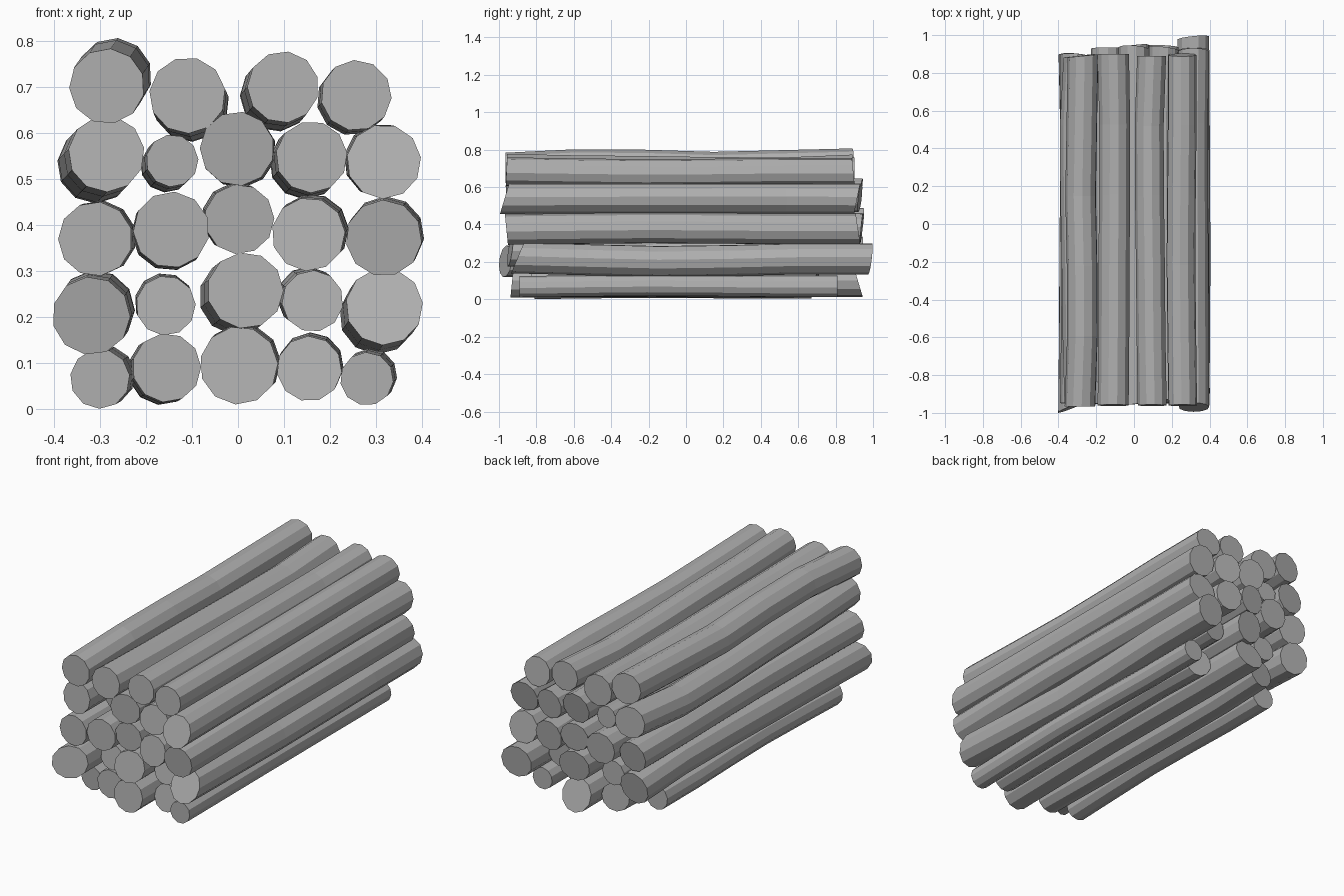
import bpy, bmesh, math, random
from mathutils import Vector

random.seed(4)
SIDES = 11
# bend amount at evenly spaced stations along a log
BENDS = [
    (0, 0.55, 1.0, 0.75, 0.3, 0.3),
    (0, 0.8, 0.7, 0.2, 0.6, 1.0),
    (0, 0.4, 0.6, 0.9, 1.0, 0.2),
]

# dark grey wood
wood = bpy.data.materials.new("wood_grey")
wood.diffuse_color = (0.43, 0.43, 0.43, 1)


def make_log(name, x, z, r, dx, dz, y0=-0.96, y1=0.91, tilt0=None, tilt1=None, bend=None):
    """Bent round log with sawn, slightly slanted ends."""
    tilt0 = tilt0 or (random.uniform(-0.15, 0.15), random.uniform(-0.05, 0.2))
    tilt1 = tilt1 or (random.uniform(-0.15, 0.15), random.uniform(-0.05, 0.2))
    weights = BENDS[random.choice((0, 2)) if bend is None else bend]
    phase = random.uniform(0, math.tau)
    bm = bmesh.new()
    rings = []
    last = len(weights) - 1
    for i, w in enumerate(weights):
        t = i / last
        tilt = tilt0 if i == 0 else tilt1 if i == last else (0, 0)
        ring = []
        for k in range(SIDES):
            a = phase + math.tau * k / SIDES
            ox, oz = r * math.cos(a), r * math.sin(a)
            y = y0 + (y1 - y0) * t + tilt[0] * ox + tilt[1] * oz
            ring.append(bm.verts.new(Vector((x + dx * w + ox, y, z + dz * w + oz))))
        rings.append(ring)
    for a, b in zip(rings, rings[1:]):
        for k in range(SIDES):
            n = (k + 1) % SIDES
            bm.faces.new((a[k], a[n], b[n], b[k]))
    bm.faces.new(rings[0])
    bm.faces.new(rings[-1])
    bmesh.ops.recalc_face_normals(bm, faces=bm.faces)
    mesh = bpy.data.meshes.new(name)
    bm.to_mesh(mesh)
    bm.free()
    mesh.materials.append(wood)
    bpy.context.collection.objects.link(bpy.data.objects.new(name, mesh))


# bottom row
make_log("log_row1_1", -0.300, 0.066, 0.065, 0.012, 0.007, -0.81, 0.67)
make_log("log_row1_2", -0.155, 0.090, 0.075, -0.010, -0.006, -0.86, 0.82)
make_log("log_row1_3", 0.002, 0.095, 0.085, 0.006, 0.006, -0.93, 0.92, (0, 0.1), (0, -0.3))
make_log("log_row1_4", 0.155, 0.088, 0.071, 0.004, 0.008, -0.83, 0.70)
make_log("log_row1_5", 0.280, 0.066, 0.058, 0.008, 0.008, -0.89, 0.81, (0, 0), (0, 0))

# second row
make_log("log_row2_1", -0.319, 0.203, 0.085, 0.010, 0.014, -0.965, 0.89, (0.40, 0.1))
make_log("log_row2_2", -0.157, 0.225, 0.065, -0.003, 0.006, -0.84, 0.84)
make_log("log_row2_3", 0.016, 0.258, 0.083, -0.018, -0.014, -0.94, 0.93)
make_log("log_row2_4", 0.162, 0.235, 0.067, -0.010, 0.008, -0.84, 0.83)
make_log("log_row2_5", 0.318, 0.223, 0.084, -0.014, -0.020, -0.90, 0.985, (0, 0.42), (0.1, 0.12), 0)

# third row
make_log("log_row3_1", -0.310, 0.370, 0.081, 0.008, 0.003, -0.95, 0.89)
make_log("log_row3_2", -0.145, 0.390, 0.083, -0.004, -0.006, -0.95, 0.93)
make_log("log_row3_3", 0.003, 0.413, 0.076, -0.006, 0.003, -0.93, 0.94)
make_log("log_row3_4", 0.153, 0.380, 0.080, 0.008, 0.008, -0.94, 0.94)
make_log("log_row3_5", 0.317, 0.372, 0.083, 0.005, 0.008, -0.96, 0.92, (0, -0.1), (0, -0.15))

# fourth row
make_log("log_row4_1", -0.286, 0.555, 0.083, -0.024, -0.025, -0.955, 0.89, None, None, 2)
make_log("log_row4_2", -0.143, 0.540, 0.057, -0.012, -0.012, -0.84, 0.88)
make_log("log_row4_3", -0.002, 0.566, 0.081, 0.004, -0.004, -0.95, 0.93)
make_log("log_row4_4", 0.160, 0.548, 0.078, -0.014, -0.014, -0.94, 0.93)
make_log("log_row4_5", 0.317, 0.538, 0.081, -0.006, 0.002, -0.97, 0.915, (0, 0.3), (0, 0.2))

# top row
make_log("log_row5_1", -0.285, 0.702, 0.082, 0.016, 0.023, -0.965, 0.89, (0, 0), (0.1, 0), 1)
make_log("log_row5_2", -0.110, 0.682, 0.083, 0.008, -0.018, -0.96, 0.90, (0, 0.05), (0, 0))
make_log("log_row5_3", 0.098, 0.700, 0.078, -0.016, -0.019, -0.96, 0.89, (0, 0.05), (0, 0))
make_log("log_row5_4", 0.257, 0.682, 0.077, -0.009, -0.010, -0.96, 0.895, (0, 0.05), (0, -0.1), 0)
